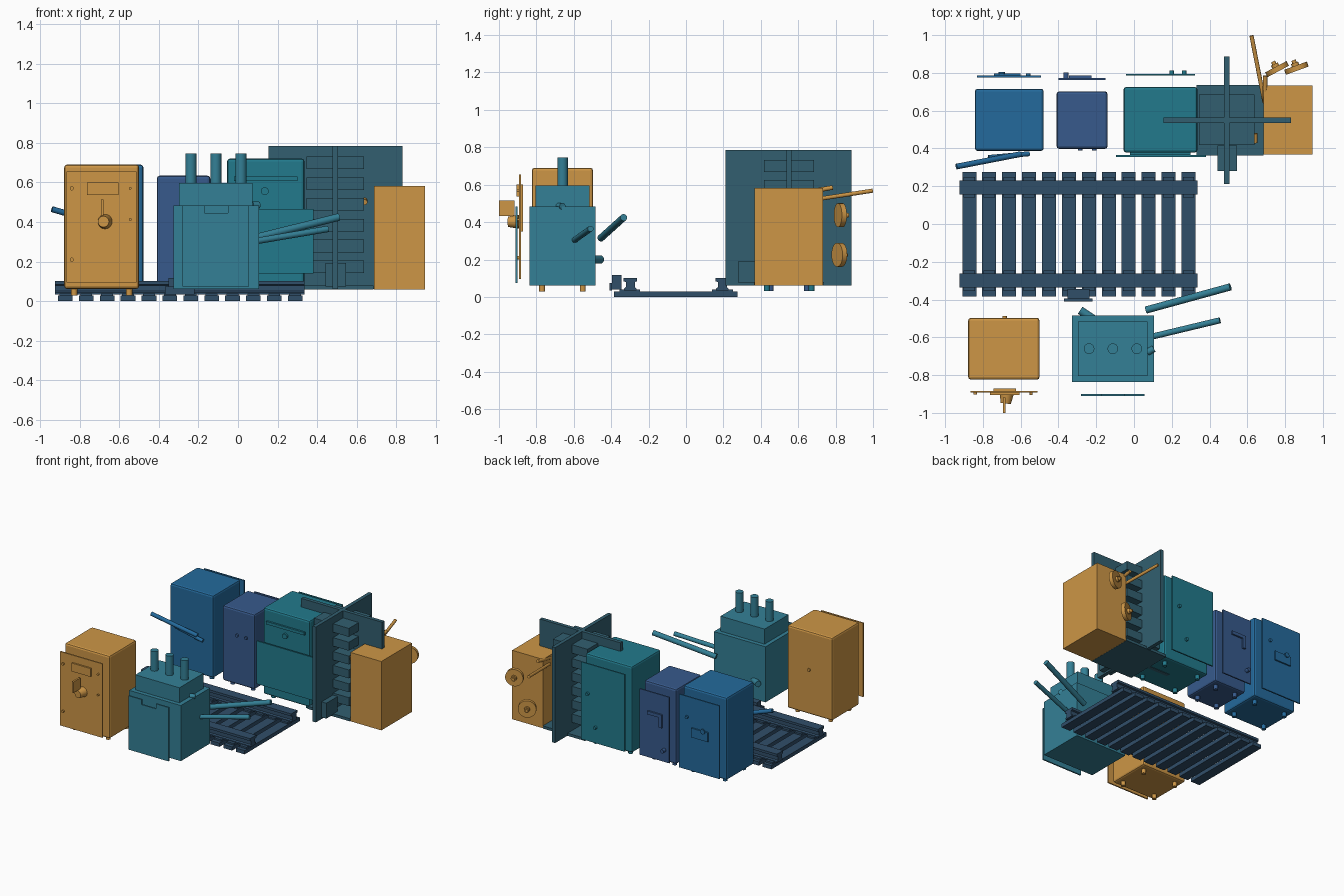
import bpy, bmesh, math
from mathutils import Vector

if "Cube" in bpy.data.objects:
    bpy.data.objects.remove(bpy.data.objects["Cube"])

def mat(name, r, g, b):
    m = bpy.data.materials.new(name)
    lin = [((c / 255 + 0.055) / 1.055) ** 2.4 for c in (r, g, b)]
    m.diffuse_color = (*lin, 1)
    m.use_nodes = True
    m.node_tree.nodes["Principled BSDF"].inputs["Base Color"].default_value = m.diffuse_color
    return m

BLUE = mat("blue", 36, 106, 156)
NAVY = mat("navy", 55, 90, 140)
TEAL = mat("teal", 34, 122, 140)
SLATE = mat("slate", 50, 95, 112)
ORANGE = mat("orange", 205, 150, 70)
STEEL = mat("steel_teal", 52, 128, 150)
DARK = mat("dark", 48, 78, 105)

def finish(name, bm, m):
    me = bpy.data.meshes.new(name)
    bm.to_mesh(me)
    bm.free()
    ob = bpy.data.objects.new(name, me)
    bpy.context.collection.objects.link(ob)
    me.materials.append(m)
    return ob

def box(name, x, y, z, m, bevel=0):
    """Box from (min, max) ranges."""
    bm = bmesh.new()
    bmesh.ops.create_cube(bm, size=1)
    for v in bm.verts:
        v.co = Vector([(r[0] + r[1]) / 2 + c * (r[1] - r[0]) for r, c in zip((x, y, z), v.co)])
    if bevel:
        bmesh.ops.bevel(bm, geom=bm.edges[:], offset=bevel, segments=2, profile=0.5, affect='EDGES')
    return finish(name, bm, m)

def rod(name, a, b, r, m, r2=None, seg=20):
    """Cylinder or cone between two points."""
    a, b = Vector(a), Vector(b)
    bm = bmesh.new()
    bmesh.ops.create_cone(bm, cap_ends=True, segments=seg, radius1=r,
                          radius2=r if r2 is None else r2, depth=(b - a).length)
    rot = (b - a).to_track_quat('Z', 'Y')
    for v in bm.verts:
        v.co = rot @ v.co + (a + b) / 2
    for f in bm.faces:
        f.smooth = len(f.verts) == 4
    for e in bm.edges:
        e.smooth = all(len(f.verts) == 4 for f in e.link_faces)
    return finish(name, bm, m)

def prism_x(name, pts, x0, x1, m):
    """Extrude a (y, z) profile along x."""
    bm = bmesh.new()
    f = bm.faces.new([bm.verts.new((x0, y, z)) for y, z in pts])
    ext = bmesh.ops.extrude_face_region(bm, geom=[f])
    bmesh.ops.translate(bm, vec=(x1 - x0, 0, 0),
                        verts=[v for v in ext['geom'] if isinstance(v, bmesh.types.BMVert)])
    bmesh.ops.recalc_face_normals(bm, faces=bm.faces)
    return finish(name, bm, m)

def cabinet(name, x, y, z, m, bevel=0.014):
    """Rounded cabinet on four round feet."""
    box(name + "_body", x, y, z, m, bevel)
    for fx in (x[0] + 0.05, x[1] - 0.05):
        for fy in (y[0] + 0.055, y[1] - 0.055):
            rod(name + "_foot", (fx, fy, z[0] - 0.032), (fx, fy, z[0] + 0.005), 0.016, m)

def knob(name, x, y, z, d, m, r=0.012):
    rod(name, (x, y, z), (x, y + d, z), r, m)

# Track: sleepers, chairs, rails and point motor
for i in range(12):
    cx = -0.872 + i * 0.1055
    box("sleeper", (cx - 0.037, cx + 0.037), (-0.385, 0.275), (0, 0.028), DARK)
    for ry in (-0.3, 0.195):
        box("rail_chair", (cx - 0.03, cx + 0.03), (ry - 0.055, ry + 0.055), (0.028, 0.04), DARK)
half = [(0.033, 0.035), (0.033, 0.045), (0.024, 0.052), (0.024, 0.08), (0.037, 0.084), (0.037, 0.102)]
prof = half + [(-y, z) for y, z in reversed(half)]
for ry in (-0.298, 0.194):
    prism_x("rail", [(ry + y, z) for y, z in prof], -0.924, 0.336, DARK)
box("point_motor", (-0.352, -0.235), (-0.395, -0.345), (0.04, 0.118), DARK)
box("point_motor_base", (-0.37, -0.22), (-0.41, -0.395), (0.035, 0.075), DARK)

# Blue cabinet with lever and rear door
cabinet("blue_cabinet", (-0.842, -0.478), (0.387, 0.716), (0.065, 0.69), BLUE)
rod("blue_lever", (-0.94, 0.304, 0.465), (-0.6, 0.37, 0.365), 0.015, BLUE)
rod("blue_lever_arm", (-0.77, 0.352, 0.395), (-0.555, 0.372, 0.335), 0.013, BLUE)
box("blue_door", (-0.83, -0.493), (0.776, 0.786), (0.1, 0.655), BLUE)
box("blue_door_plate", (-0.74, -0.6), (0.786, 0.797), (0.36, 0.43), BLUE)
knob("blue_door_knob", -0.7, 0.795, 0.43, 0.01, BLUE, 0.018)
knob("blue_door_lock", -0.56, 0.786, 0.5, 0.012, BLUE)

# Navy cabinet
cabinet("navy_cabinet", (-0.41, -0.14), (0.398, 0.702), (0.065, 0.634), NAVY)
for kx in (-0.285, -0.21):
    knob("navy_front_knob", kx, 0.4, 0.44, -0.012, NAVY)
box("navy_door", (-0.4, -0.15), (0.763, 0.773), (0.1, 0.6), NAVY)
box("navy_handle_bar", (-0.345, -0.225), (0.773, 0.786), (0.43, 0.455), NAVY)
box("navy_handle_drop", (-0.345, -0.32), (0.773, 0.786), (0.355, 0.43), NAVY)
knob("navy_lock", -0.36, 0.773, 0.19, 0.03, NAVY, 0.014)

# Teal cabinet
cabinet("teal_cabinet", (-0.055, 0.336), (0.378, 0.726), (0.065, 0.72), TEAL)
box("teal_front_panel", (-0.095, 0.382), (0.355, 0.366), (0.14, 0.466), TEAL)
box("teal_front_bar", (-0.02, 0.3), (0.364, 0.38), (0.608, 0.63), TEAL)
knob("teal_front_dial", 0.135, 0.38, 0.556, -0.016, TEAL, 0.02)
box("teal_door", (-0.042, 0.322), (0.785, 0.795), (0.1, 0.685), TEAL)
for kx, kz in ((0.265, 0.46), (0.2, 0.22)):
    knob("teal_door_knob", kx, 0.795, kz, 0.018, TEAL)

# Slate tower: crossed boards, stacked slabs, base and front box
box("tower_wide_board", (0.155, 0.832), (0.536, 0.564), (0.062, 0.785), SLATE)
box("tower_deep_board", (0.477, 0.505), (0.212, 0.886), (0.062, 0.785), SLATE)
box("tower_base", (0.33, 0.685), (0.363, 0.737), (0.06, 0.08), SLATE)
for i in range(6):
    z = 0.142 + i * 0.105
    box("tower_slab", (0.345, 0.637), (0.418, 0.685), (z, z + 0.064), SLATE)
box("tower_front_box", (0.442, 0.545), (0.28, 0.415), (0.075, 0.192), SLATE)

# Orange side box with wheels and lever
box("side_box_body", (0.686, 0.945), (0.367, 0.733), (0.06, 0.582), ORANGE)
for cx, cy, cz, t in ((0.757, 0.82, 0.225, 28), (0.86, 0.825, 0.437, 20)):
    n = Vector((-math.sin(math.radians(t)), math.cos(math.radians(t)), 0))
    c = Vector((cx, cy, cz))
    rod("hand_wheel", c - n * 0.014, c + n * 0.014, 0.064, ORANGE, seg=28)
    rod("wheel_hub", c + n * 0.012, c + n * 0.03, 0.02, ORANGE)
    rod("wheel_pin", c + n * 0.03, c + n * 0.045, 0.012, ORANGE)
rod("side_lever", (0.69, 0.65, 0.515), (0.622, 0.997, 0.568), 0.011, ORANGE)
rod("side_stub", (0.693, 0.64, 0.56), (0.694, 0.785, 0.585), 0.012, ORANGE)
rod("side_pin", (0.64, 0.43, 0.5), (0.64, 0.48, 0.51), 0.014, ORANGE)

# Orange front cabinet with detached front door
cabinet("orange_cabinet", (-0.878, -0.5), (-0.824, -0.497), (0.062, 0.69), ORANGE)
knob("orange_rear_knob", -0.685, -0.497, 0.4, 0.01, ORANGE)
box("orange_door", (-0.866, -0.512), (-0.893, -0.883), (0.095, 0.655), ORANGE)
box("orange_door_label", (-0.762, -0.605), (-0.905, -0.892), (0.537, 0.6), ORANGE)
box("orange_dial_plate", (-0.745, -0.625), (-0.883, -0.872), (0.35, 0.6), ORANGE)
rod("orange_dial", (-0.672, -0.893, 0.402), (-0.68, -0.95, 0.402), 0.037, ORANGE, 0.028)
box("orange_dial_handle", (-0.693, -0.679), (-1.0, -0.918), (0.432, 0.515), ORANGE)
for kz in (0.57, 0.413):
    knob("orange_door_stud", -0.545, -0.893, kz, -0.012, ORANGE, 0.007)
for kz in (0.57, 0.21):
    knob("orange_hinge", -0.84, -0.893, kz, -0.01, ORANGE, 0.01)

# Transformer: body, cap, chimneys, plate and rods
box("transformer_body", (-0.327, 0.106), (-0.836, -0.485), (0.062, 0.483), STEEL)
box("transformer_cap", (-0.297, 0.072), (-0.805, -0.517), (0.483, 0.597), STEEL)
for cx in (-0.238, -0.112, 0.015):
    rod("transformer_chimney", (cx, -0.66, 0.59), (cx, -0.66, 0.745), 0.028, STEEL, seg=24)
box("transformer_plate", (-0.28, 0.055), (-0.911, -0.9), (0.075, 0.445), STEEL)
for x0, x1 in ((-0.28, -0.17), (-0.05, 0.055)):
    box("transformer_plate_ear", (x0, x1), (-0.911, -0.9), (0.445, 0.483), STEEL)
rod("long_crank", (0.065, -0.455, 0.315), (0.51, -0.333, 0.425), 0.019, STEEL)
rod("short_crank", (0.1, -0.595, 0.305), (0.455, -0.51, 0.365), 0.016, STEEL)
rod("rear_stub", (-0.19, -0.52, 0.2), (-0.285, -0.457, 0.2), 0.022, STEEL)
rod("side_cap_knob", (0.07, -0.68, 0.485), (0.105, -0.66, 0.485), 0.018, STEEL)
